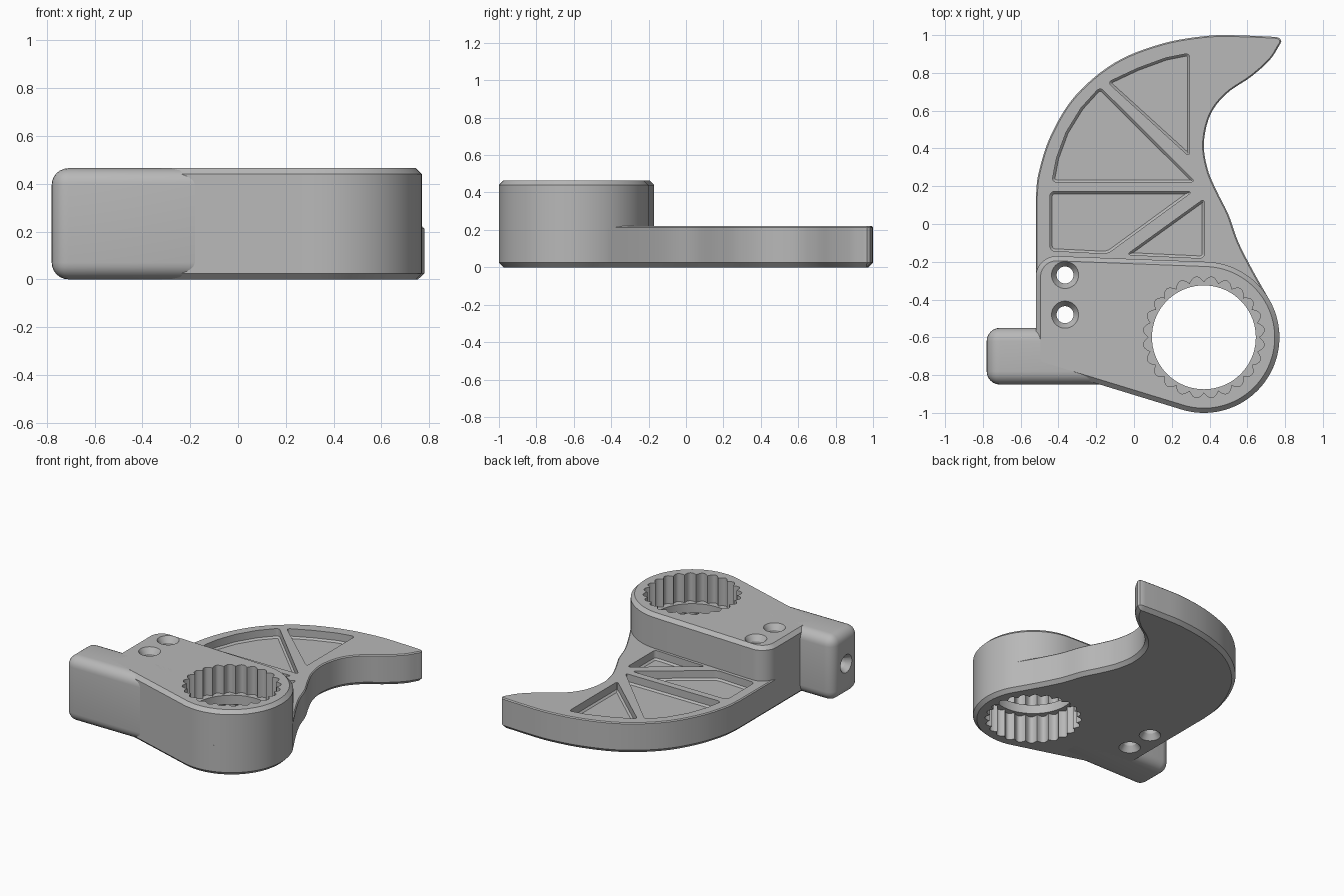
import bpy, bmesh
from math import cos, sin, pi, radians
from mathutils import Vector, Matrix

cube = bpy.data.objects.get("Cube")
if cube:
    bpy.data.objects.remove(cube, do_unlink=True)

grey = bpy.data.materials.new("matte grey")
grey.use_nodes = True
colour = (0.48, 0.48, 0.48, 1)
grey.diffuse_color = colour
grey.node_tree.nodes["Principled BSDF"].inputs["Base Color"].default_value = colour

TOP, PLATE = 0.465, 0.22
RING = Vector((0.37, -0.6))
RADIUS = 0.4


def make_object(name, bm):
    bmesh.ops.recalc_face_normals(bm, faces=bm.faces)
    mesh = bpy.data.meshes.new(name)
    bm.to_mesh(mesh)
    bm.free()
    obj = bpy.data.objects.new(name, mesh)
    bpy.context.collection.objects.link(obj)
    mesh.materials.append(grey)
    return obj


def arc(centre, r, start, end, steps):
    angles = [radians(start + (end - start) * i / steps) for i in range(steps + 1)]
    return [(centre[0] + r * cos(a), centre[1] + r * sin(a)) for a in angles]


def smooth(points, steps=6):
    """Catmull-Rom curve through the points."""
    p = [Vector(q) for q in points]
    p = [2 * p[0] - p[1]] + p + [2 * p[-1] - p[-2]]
    out = []
    for a, b, c, d in zip(p, p[1:], p[2:], p[3:]):
        for i in range(steps):
            t = i / steps
            out.append(0.5 * (2 * b + (c - a) * t + (2 * a - 5 * b + 4 * c - d) * t * t
                              + (3 * b - a - 3 * c + d) * t ** 3))
    return out + [p[-2]]


def prism(name, outline, z0, z1, low=0, high=0, corner=0):
    """Extruded outline with optional rounded corners and chamfered rims."""
    bm = bmesh.new()
    face = bm.faces.new([bm.verts.new((p[0], p[1], z0)) for p in outline])
    new = bmesh.ops.extrude_face_region(bm, geom=[face])["geom"]
    bmesh.ops.translate(bm, vec=(0, 0, z1 - z0),
                        verts=[v for v in new if isinstance(v, bmesh.types.BMVert)])
    bmesh.ops.recalc_face_normals(bm, faces=bm.faces)
    if corner:
        upright = [e for e in bm.edges if abs(e.verts[0].co.z - e.verts[1].co.z) > 0.01
                   and e.calc_face_angle(0) > 0.5]
        bmesh.ops.bevel(bm, geom=upright, offset=corner, segments=5, profile=0.5,
                        affect='EDGES')
    for z, size in ((z0, low), (z1, high)):
        if size:
            rim = [e for e in bm.edges if all(abs(v.co.z - z) < 1e-5 for v in e.verts)]
            bmesh.ops.bevel(bm, geom=rim, offset=size, segments=1, affect='EDGES')
    return make_object(name, bm)


def cone(name, location, r0, r1, depth, axis='Z'):
    bm = bmesh.new()
    turn = Matrix.Rotation(pi / 2, 4, 'Y') if axis == 'X' else Matrix()
    bmesh.ops.create_cone(bm, cap_ends=True, segments=40, radius1=r0, radius2=r1,
                          depth=depth, matrix=Matrix.Translation(location) @ turn)
    return make_object(name, bm)


def cut(obj, cutters):
    for cutter in cutters:
        mod = obj.modifiers.new("cut", 'BOOLEAN')
        mod.operation, mod.solver, mod.object = 'DIFFERENCE', 'EXACT', cutter
    bpy.context.view_layer.update()
    result = obj.evaluated_get(bpy.context.evaluated_depsgraph_get())
    mesh = bpy.data.meshes.new_from_object(result)
    obj.modifiers.clear()
    obj.data = mesh


# Hook-shaped plate that also forms the foot of the hub
inner_edge = smooth([(0.716, -0.4), (0.62, -0.23), (0.55, -0.09), (0.5, 0.05), (0.44, 0.17),
                     (0.39, 0.29), (0.37, 0.43), (0.405, 0.58), (0.49, 0.69), (0.62, 0.78),
                     (0.72, 0.87), (0.775, 0.955)])
outer_edge = smooth([(0.755, 0.99), (0.6, 0.997), (0.4, 0.997), (0.15, 0.955), (-0.1, 0.855),
                     (-0.31, 0.68), (-0.44, 0.47), (-0.505, 0.27), (-0.52, 0.14)])
tip = [(0.78, 0.968), (0.772, 0.983)]
ring_wall = arc(RING, RADIUS, 254, 388, 44)
plate = prism("hook_plate", [(-0.52, -0.746)] + ring_wall + inner_edge + tip + outer_edge,
              0, PLATE, low=0.025, high=0.007)

# Raised hub around the ring
hub = prism("ring_hub", [(-0.52, -0.746)] + arc(RING, RADIUS, 254, 447, 64)
            + arc((-0.41, -0.28), 0.11, 88, 180, 14), 0.15, TOP, high=0.025)

# Rounded side lug
bm = bmesh.new()
bmesh.ops.create_cube(bm, size=1, matrix=Matrix.Translation((-0.39, -0.7, TOP / 2))
                      @ Matrix.Diagonal((0.78, 0.3, TOP, 1)))
bmesh.ops.bevel(bm, geom=bm.edges[:], offset=0.07, segments=6, profile=0.5, affect='EDGES')
lug = make_object("side_lug", bm)

# Fluted bore with a plain lip half way up
flutes = []
for i in range(240):
    a = 2 * pi * i / 240
    r = 0.292 + 0.03 * abs(sin(12 * a))
    flutes.append((RING.x + r * cos(a), RING.y + r * sin(a)))
bore = [prism("bore_below", flutes, -0.1, 0.2),
        prism("bore_above", flutes, 0.265, 0.6),
        prism("bore_lip", arc(RING, 0.275, 0, 355, 71), -0.2, 0.7)]

# Countersunk screw holes
screws = []
for y in (-0.27, -0.48):
    screws += [cone("screw_shaft", (-0.365, y, 0.2), 0.045, 0.045, 1),
               cone("screw_sink_top", (-0.365, y, TOP - 0.01), 0.045, 0.085, 0.06),
               cone("screw_sink_bottom", (-0.365, y, 0.01), 0.085, 0.045, 0.06)]
lug_hole = [cone("lug_shaft", (-0.68, -0.7, TOP / 2), 0.042, 0.042, 0.3, 'X'),
            cone("lug_sink", (-0.775, -0.7, TOP / 2), 0.08, 0.042, 0.06, 'X')]

# Weight-saving pockets in the plate
shapes = [
    [(-0.435, 0.222), (0.325, 0.222), (-0.18, 0.725), (-0.28, 0.615), (-0.36, 0.485),
     (-0.41, 0.35)],
    [(0.295, 0.355), (0.295, 0.905), (0.17, 0.88), (0.02, 0.825), (-0.14, 0.75)],
    [(-0.445, 0.172), (0.31, 0.172), (-0.14, -0.157), (-0.445, -0.142)],
    [(0.373, -0.182), (0.373, 0.135), (-0.04, -0.163)],
]
pockets = [prism("pocket", s, 0.155, 0.4, low=0.012, corner=0.025) for s in shapes]

cut(plate, bore + screws + pockets)
cut(hub, bore + screws)
cut(lug, lug_hole)
for helper in bore + screws + lug_hole + pockets:
    bpy.data.objects.remove(helper, do_unlink=True)

# Smooth curved walls, keep edges crisp
bpy.ops.object.select_all(action='DESELECT')
for obj in (plate, hub, lug):
    obj.select_set(True)
    bpy.context.view_layer.objects.active = obj
bpy.ops.object.shade_smooth_by_angle(angle=radians(30))
